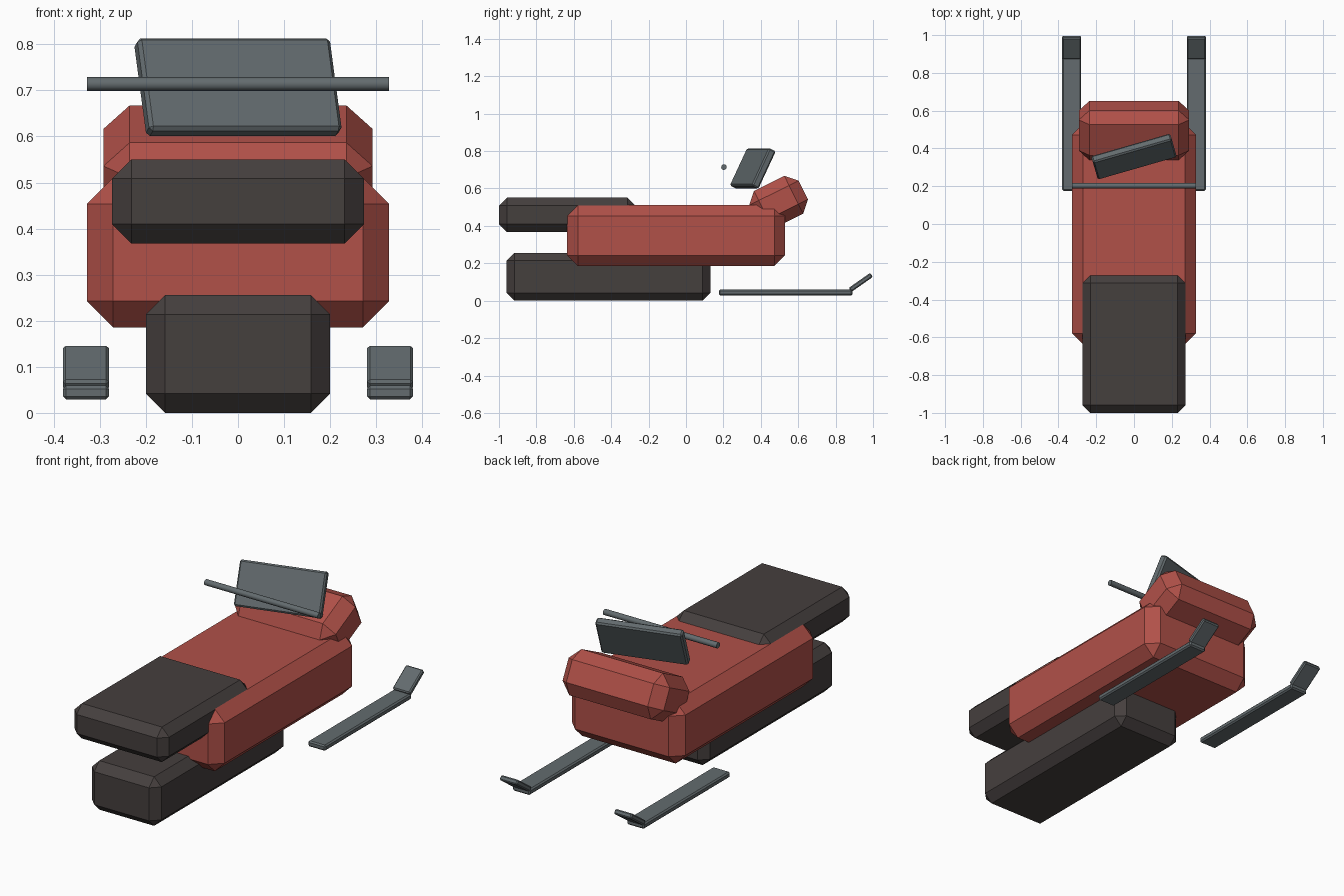
import bpy
import math

if "Cube" in bpy.data.objects:
    bpy.data.objects.remove(bpy.data.objects["Cube"])


def material(name, rgb):
    m = bpy.data.materials.new(name)
    m.diffuse_color = (*rgb, 1)
    m.use_nodes = True
    m.node_tree.nodes["Principled BSDF"].inputs["Base Color"].default_value = m.diffuse_color
    return m


RED = material("body red", (0.44, 0.082, 0.066))
DARK = material("rubber black", (0.06, 0.05, 0.048))
GREY = material("steel grey", (0.125, 0.148, 0.157))


def block(name, centre, size, bevel, mat, rot=(0, 0, 0)):
    """Box with chamfered edges."""
    bpy.ops.mesh.primitive_cube_add(size=1, location=centre, rotation=rot)
    ob = bpy.context.object
    ob.name = name
    ob.scale = size
    bpy.ops.object.transform_apply(location=False, rotation=False, scale=True)
    mod = ob.modifiers.new("chamfer", 'BEVEL')
    mod.width = bevel
    mod.segments = 1
    ob.data.materials.append(mat)
    return ob


# Main masses
block("body", (0, -0.053, 0.348), (0.656, 1.165, 0.325), 0.057, RED)
block("track", (0, -0.415, 0.128), (0.40, 1.09, 0.256), 0.042, DARK)
block("seat", (0, -0.635, 0.459), (0.546, 0.73, 0.183), 0.042, DARK)
block("hood", (0, 0.495, 0.526), (0.584, 0.295, 0.226), 0.057, RED,
      (math.radians(26.5), 0, 0))

# Windshield, leaning and turned to one side
block("windshield", (0, 0.357, 0.707), (0.435, 0.223, 0.042)[:1] + (0.042, 0.223),
      0.008, GREY, (-0.45, 0, 0.28))

# Skis with upturned tips
for side, x in (("left", -0.33), ("right", 0.33)):
    block(side + "_ski", (x, 0.533, 0.044), (0.10, 0.715, 0.03), 0.007, GREY)
    block(side + "_ski_tip", (x, 0.935, 0.098), (0.10, 0.14, 0.026), 0.006, GREY,
          (math.radians(35), 0, 0))

# Handlebar
bpy.ops.mesh.primitive_cylinder_add(vertices=12, radius=0.015, depth=0.656,
                                    location=(0, 0.203, 0.714),
                                    rotation=(0, math.pi / 2, 0))
bar = bpy.context.object
bar.name = "handlebar"
bar.data.materials.append(GREY)
bpy.ops.object.shade_smooth_by_angle(angle=math.radians(40))
